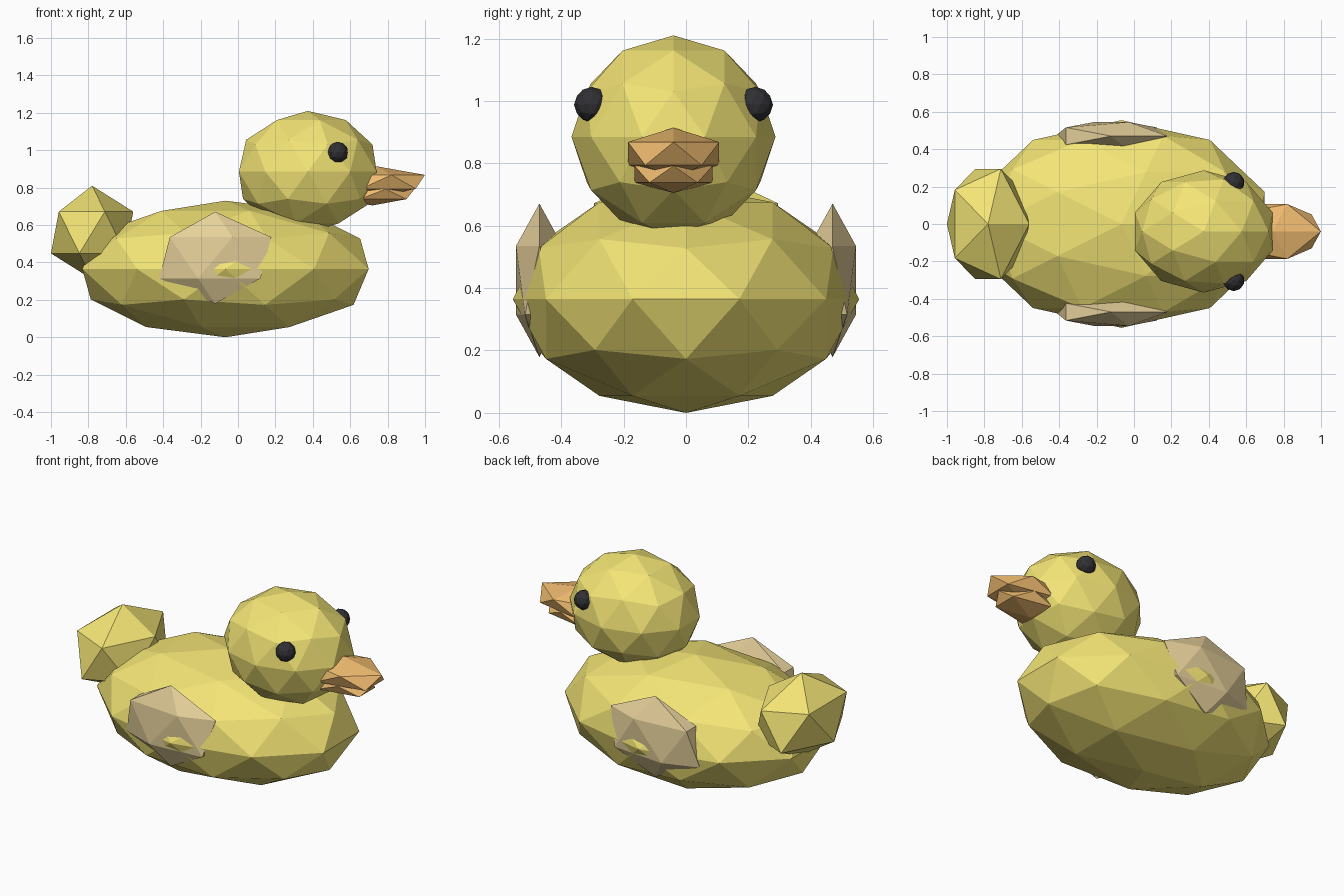
import bpy

if "Cube" in bpy.data.objects:
    bpy.data.objects.remove(bpy.data.objects["Cube"])


def material(name, rgb):
    m = bpy.data.materials.new(name)
    m.diffuse_color = (*rgb, 1)
    m.use_nodes = True
    m.node_tree.nodes["Principled BSDF"].inputs["Base Color"].default_value = m.diffuse_color
    return m


yellow = material("yellow", (0.90, 0.78, 0.18))
tan = material("tan", (0.80, 0.64, 0.33))
orange = material("orange", (0.87, 0.50, 0.16))
black = material("black", (0.03, 0.03, 0.035))


def blob(name, centre, radii, level, mat):
    """Flat-faced icosphere stretched to the given radii."""
    bpy.ops.mesh.primitive_ico_sphere_add(subdivisions=level, radius=1, location=centre)
    ob = bpy.context.object
    ob.name = name
    ob.scale = radii
    bpy.ops.object.transform_apply(location=False, rotation=False, scale=True)
    ob.data.materials.append(mat)
    return ob


HEAD_Y = -0.04  # the head sits slightly off centre

# Body, tail and head
blob("body", (-0.067, 0, 0.365), (0.805, 0.555, 0.365), 2, yellow)
blob("tail", (-0.78, 0, 0.56), (0.246, 0.347, 0.25), 1, yellow)
blob("head", (0.373, HEAD_Y, 0.885), (0.387, 0.327, 0.325), 2, yellow)

# Beak halves
blob("upper_beak", (0.74, HEAD_Y, 0.831), (0.29, 0.172, 0.083), 1, orange)
blob("lower_beak", (0.72, HEAD_Y, 0.765), (0.25, 0.147, 0.06), 1, orange)

# Wings and eyes on both sides
for side, s in (("right", -1), ("left", 1)):
    blob(side + "_wing", (-0.122, s * 0.47, 0.425), (0.335, 0.088, 0.246), 1, tan)
    blob(side + "_eye", (0.533, HEAD_Y + s * 0.262, 0.988), (0.057, 0.057, 0.057), 2, black)
